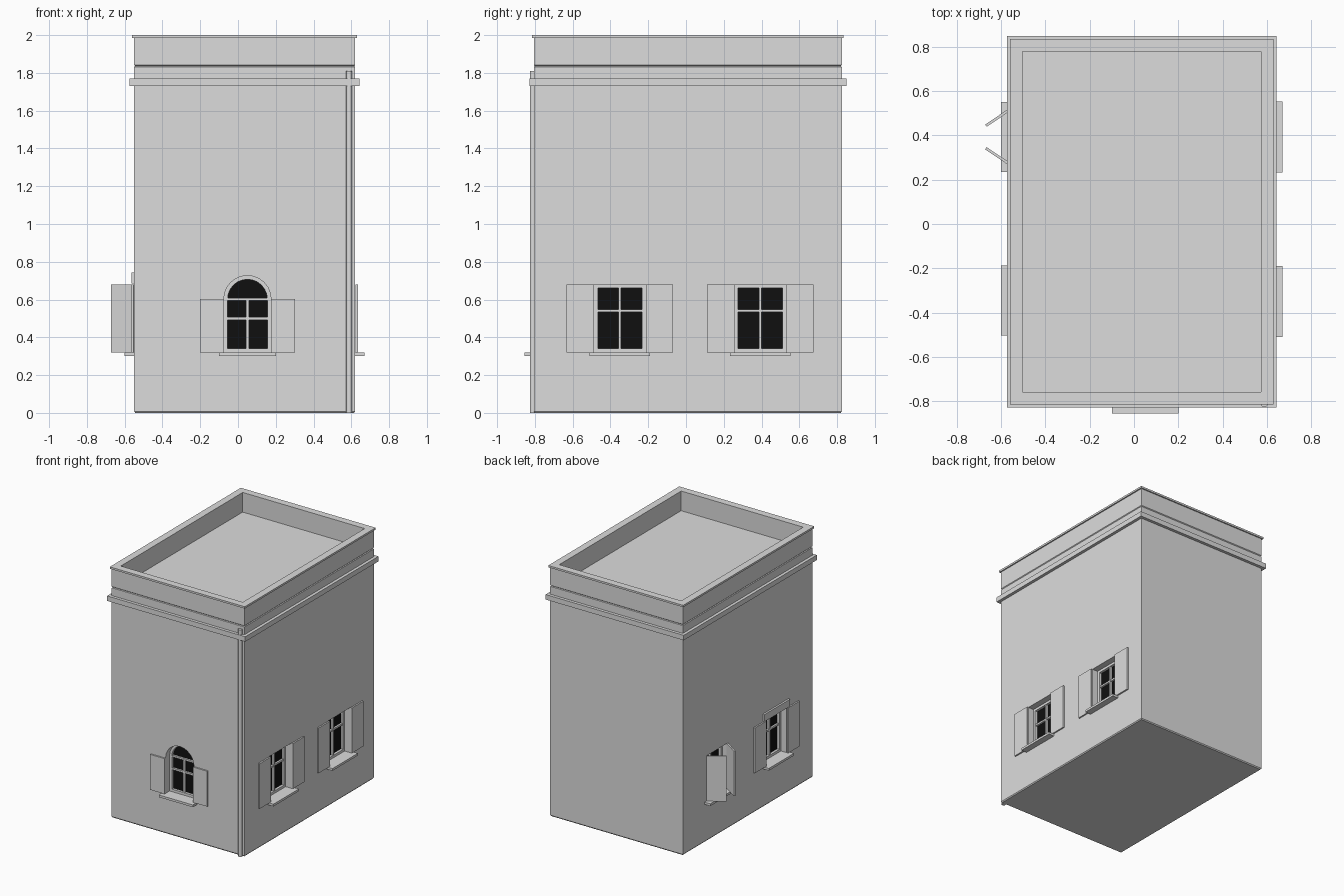
import bpy, bmesh, math
from mathutils import Matrix, Vector

if "Cube" in bpy.data.objects:
    bpy.data.objects.remove(bpy.data.objects["Cube"])


def material(name, rgb):
    m = bpy.data.materials.new(name)
    m.diffuse_color = (*rgb, 1)
    m.use_nodes = True
    m.node_tree.nodes["Principled BSDF"].inputs["Base Color"].default_value = m.diffuse_color
    return m


PLASTER = material("plaster grey", (0.72, 0.72, 0.72))
BLACK = material("dark glass", (0.005, 0.005, 0.005))
X0, X1, Y0, Y1 = -0.55, 0.62, -0.805, 0.825      # wall faces


def finish(name, bm, mat=PLASTER):
    bmesh.ops.recalc_face_normals(bm, faces=bm.faces)
    me = bpy.data.meshes.new(name)
    bm.to_mesh(me)
    bm.free()
    me.materials.append(mat)
    ob = bpy.data.objects.new(name, me)
    bpy.context.collection.objects.link(ob)
    return ob


def stack(name, rings, closed=False):
    """Loft rectangles given as (outward offset from walls, z)."""
    bm = bmesh.new()
    loops = [[bm.verts.new(p) for p in ((X0 - o, Y0 - o, z), (X1 + o, Y0 - o, z),
                                        (X1 + o, Y1 + o, z), (X0 - o, Y1 + o, z))]
             for o, z in rings]
    pairs = list(zip(loops, loops[1:]))
    if closed:
        pairs.append((loops[-1], loops[0]))
    else:
        bm.faces.new(loops[0])
        bm.faces.new(loops[-1])
    for a, b in pairs:
        for i in range(4):
            j = (i + 1) % 4
            bm.faces.new((a[i], a[j], b[j], b[i]))
    return finish(name, bm)


# Wall-local frames: columns are along-wall u, up z, outward n
def wall(u, n, origin):
    m = Matrix((u, (0, 0, 1), n)).transposed().to_4x4()
    m.translation = Vector(origin)
    return m


FRONT = wall((1, 0, 0), (0, -1, 0), (0, Y0, 0))
RIGHT = wall((0, 1, 0), (1, 0, 0), (X1, 0, 0))
LEFT = wall((0, -1, 0), (-1, 0, 0), (X0, 0, 0))


def add_box(bm, m, u0, u1, z0, z1, n0, n1):
    t = Matrix.Translation(((u0 + u1) / 2, (z0 + z1) / 2, (n0 + n1) / 2))
    s = Matrix.Diagonal((u1 - u0, z1 - z0, n1 - n0, 1))
    bmesh.ops.create_cube(bm, size=1, matrix=m @ t @ s)


def box(name, m, *dims):
    bm = bmesh.new()
    add_box(bm, m, *dims)
    return finish(name, bm)


def outline(c, half, z0, z1, arch, inset=0):
    """Opening outline; z1 is the head, or the springing line of an arch."""
    h = half - inset
    pts = [(c - h, z0 + inset), (c + h, z0 + inset)]
    if arch:
        pts += [(c + h * math.cos(a), z1 + h * math.sin(a))
                for a in (math.pi * i / 12 for i in range(13))]
    else:
        pts += [(c + h, z1 - inset), (c - h, z1 - inset)]
    return pts


def add_prism(bm, m, pts, n0, n1):
    a, b = ([bm.verts.new(m @ Vector((u, z, n))) for u, z in pts] for n in (n0, n1))
    bm.faces.new(a)
    bm.faces.new(b)
    for i in range(len(pts)):
        j = (i + 1) % len(pts)
        bm.faces.new((a[i], a[j], b[j], b[i]))


def add_ring(bm, m, outer, inner, n0, n1):
    loops = [[bm.verts.new(m @ Vector((u, z, n))) for u, z in pts]
             for pts, n in ((outer, n0), (outer, n1), (inner, n1), (inner, n0))]
    for a, b in zip(loops, loops[1:] + loops[:1]):
        for i in range(len(a)):
            j = (i + 1) % len(a)
            bm.faces.new((a[i], a[j], b[j], b[i]))


cutters = bmesh.new()


def window(name, m, c, half, z1, shutter_w, sill_half, arch=False, swing=0, bars=(0.54,)):
    z0 = 0.32
    out = outline(c, half, z0, z1, arch)
    add_prism(cutters, m, out, -0.08, 0.05)
    # glass
    bm = bmesh.new()
    add_prism(bm, m, outline(c, half, z0, z1, arch, 0.005), -0.078, -0.07)
    finish(name + "_glass", bm, BLACK)
    # frame and glazing bars
    bm = bmesh.new()
    add_ring(bm, m, out, outline(c, half, z0, z1, arch, 0.02), -0.079, -0.05)
    add_box(bm, m, c - 0.007, c + 0.007, z0 + 0.01, z1 - 0.002, -0.075, -0.053)
    for z in bars:
        add_box(bm, m, c - half + 0.01, c + half - 0.01, z - 0.007, z + 0.007, -0.075, -0.055)
    finish(name + "_frame", bm)
    # sill
    box(name + "_sill", m, c - sill_half, c + sill_half, 0.302, z0, -0.06, 0.05)
    # shutters, hinged at the jambs
    for side, label in ((-1, "_shutter_a"), (1, "_shutter_b")):
        hinge = (m @ Matrix.Translation((c + side * half, 0, 0.002))
                 @ Matrix.Diagonal((side, 1, 1, 1)) @ Matrix.Rotation(-swing, 4, 'Y'))
        box(name + label, hinge, 0, shutter_w, z0, z1, 0, 0.012)


# Walls with a small chamfer at the foot
walls = stack("walls", [(-0.006, 0), (0, 0.008), (0, 1.832), (-0.008, 1.838)])
# Cornice band
stack("cornice", [(-0.02, 1.73), (0.024, 1.73), (0.024, 1.77), (-0.02, 1.77)], True)
# Parapet and coping around the sunken roof
stack("parapet", [(-0.006, 1.836), (0, 1.842), (0, 1.986), (-0.045, 1.986), (-0.045, 1.836)], True)
stack("coping", [(0.01, 1.985), (0.01, 2.0), (-0.047, 2.0), (-0.047, 1.985)], True)
stack("roof_deck", [(-0.03, 1.80), (-0.03, 1.842)])

# Windows
window("front_window", FRONT, 0.05, 0.125, 0.602, 0.127, 0.15, arch=True, bars=(0.5, 0.602))
for label, c in (("near", -0.35), ("far", 0.393)):
    window("right_" + label + "_window", RIGHT, c, 0.137, 0.68, 0.145, 0.16)
window("left_near_window", LEFT, 0.345, 0.137, 0.68, 0.145, 0.158)
window("left_far_window", LEFT, -0.393, 0.137, 0.68, 0.145, 0.158,
       swing=math.radians(124))
# Lintel over one left window
box("left_lintel", LEFT, 0.185, 0.505, 0.685, 0.742, -0.02, 0.015)

# Cut the window recesses
cutter = finish("window_cutter", cutters)
cutter.hide_render = True
cutter.hide_viewport = True
cut = walls.modifiers.new("recesses", 'BOOLEAN')
cut.operation = 'DIFFERENCE'
cut.solver = 'EXACT'
cut.object = cutter

# Downpipe at the front right corner
bm = bmesh.new()
bmesh.ops.create_cone(bm, cap_ends=True, segments=12, radius1=0.016, radius2=0.016, depth=1.81,
                      matrix=Matrix.Translation((0.588, -0.811, 0.905)))
pipe = finish("downpipe", bm)
bpy.context.view_layer.objects.active = pipe
pipe.select_set(True)
bpy.ops.object.shade_smooth_by_angle()
